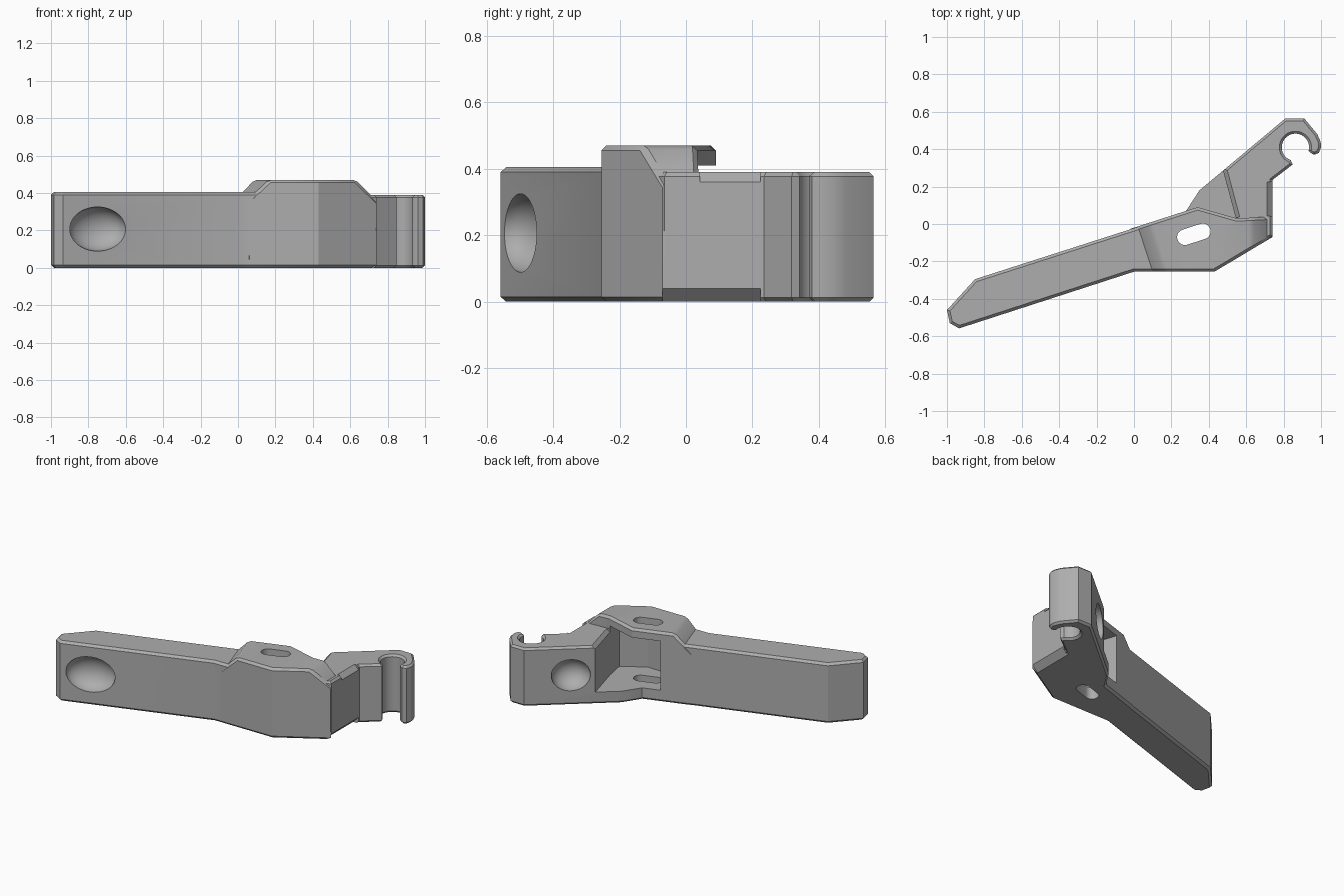
import bpy, bmesh, math
from mathutils import Vector, Matrix

default = bpy.data.objects.get("Cube")
if default:
    bpy.data.objects.remove(default, do_unlink=True)

grey = bpy.data.materials.new("mid_grey")
grey.use_nodes = True
colour = (0.42, 0.42, 0.42, 1)
grey.diffuse_color = colour
grey.node_tree.nodes["Principled BSDF"].inputs["Base Color"].default_value = colour


def finish(bm, name):
    bmesh.ops.recalc_face_normals(bm, faces=bm.faces[:])
    mesh = bpy.data.meshes.new(name)
    bm.to_mesh(mesh)
    bm.free()
    mesh.materials.append(grey)
    ob = bpy.data.objects.new(name, mesh)
    bpy.context.collection.objects.link(ob)
    return ob


def prism(name, outline, low, high, chamfer=0, planes=()):
    """Extruded outline, trimmed by planes, with chamfered rims."""
    bm = bmesh.new()
    base = bm.faces.new([bm.verts.new((x, y, low)) for x, y in outline])
    top = bmesh.ops.extrude_face_region(bm, geom=[base])["geom"]
    bmesh.ops.translate(bm, vec=(0, 0, high - low),
                        verts=[g for g in top if isinstance(g, bmesh.types.BMVert)])
    bmesh.ops.recalc_face_normals(bm, faces=bm.faces[:])
    for point, normal in planes:
        cut = bmesh.ops.bisect_plane(bm, geom=bm.verts[:] + bm.edges[:] + bm.faces[:],
                                     plane_co=point, plane_no=normal, clear_outer=True)
        rim = [g for g in cut["geom_cut"] if isinstance(g, bmesh.types.BMEdge)]
        bmesh.ops.edgeloop_fill(bm, edges=rim)
    if chamfer:
        bmesh.ops.recalc_face_normals(bm, faces=bm.faces[:])
        rims = [e for e in bm.edges
                if abs(e.verts[0].co.z - e.verts[1].co.z) < 0.9 * e.calc_length()]
        bmesh.ops.bevel(bm, geom=rims, offset=chamfer, segments=1,
                        affect='EDGES', clamp_overlap=False)
    return finish(bm, name)


def edge_bar(name, start, end, half):
    """Diamond bar that chamfers a long straight edge."""
    bm = bmesh.new()
    a, b = Vector(start), Vector(end)
    side = (b - a).cross(Vector((0, 0, 1))).normalized() * half
    up = Vector((0, 0, half))
    rings = [[bm.verts.new(p + o) for o in (side, up, -side, -up)] for p in (a, b)]
    bm.faces.new(rings[0])
    bm.faces.new(rings[1])
    for i in range(4):
        j = (i + 1) % 4
        bm.faces.new((rings[0][i], rings[0][j], rings[1][j], rings[1][i]))
    return finish(bm, name)


def dent(name, centre, angle, size):
    bm = bmesh.new()
    bmesh.ops.create_uvsphere(bm, u_segments=48, v_segments=24, radius=1)
    place = (Matrix.Translation(centre) @ Matrix.Rotation(math.radians(angle), 4, 'Z')
             @ Matrix.Diagonal((*size, 1)))
    bmesh.ops.transform(bm, matrix=place, verts=bm.verts[:])
    return finish(bm, name)


def combine(target, other, operation):
    mod = target.modifiers.new(operation.lower(), 'BOOLEAN')
    mod.operation, mod.object, mod.solver = operation, other, 'EXACT'
    bpy.context.view_layer.objects.active = target
    bpy.ops.object.modifier_apply(modifier=mod.name)
    bpy.data.objects.remove(other, do_unlink=True)


def arc(cx, cy, radius, start, end, steps):
    angles = [math.radians(start + (end - start) * i / steps) for i in range(steps + 1)]
    return [(cx + radius * math.cos(a), cy + radius * math.sin(a)) for a in angles]


# Long handle
lever = prism("lever", [(-1, -.46), (-.985, -.53), (-.935, -.558), (0, -.255),
                        (.2, -.254), (.2, .042), (-.85, -.295)], 0, .405, .015)

# Raised central block with sloping ends
body = prism("body", [(-.02, -.026), (.06, -.255), (.43, -.255), (.74, -.07),
                      (.74, .04), (.55, .03), (.34, .09)], 0, .47, .015,
             [((.02, -.01, .405), (-.95, -.31, 1)), ((.63, 0, .47), (1, 0, 1))])

# Neck ending in an open round claw
claw = [(.2, -.05), (.5, -.2), (.74, -.065), (.74, .235), (.848, .318)]
claw += arc(.863, .41, .073, 250, -15, 24)
claw += [(.945, .38), (.963, .37), (.988, .38), (1, .41), (.998, .44), (.98, .48),
         (.91, .565), (.81, .565), (.35, .18), (.285, .08)]
neck = prism("hook_neck", claw, 0, .39, .013)

combine(lever, body, 'UNION')
combine(lever, neck, 'UNION')

# Pocket open to the rear, between floor and roof
pocket = prism("pocket", [(.24, -.19), (.42, -.195), (.57, -.105), (.545, .03),
                          (.475, .29), (.44, .45), (.1, .25), (.165, .035)], .08, .41)
combine(lever, pocket, 'DIFFERENCE')

# Slanted slot through roof and floor
turn = math.radians(18)
slot = arc(.05, 0, .042, -90, 90, 12) + arc(-.05, 0, .042, 90, 270, 12)
slot = [(.32 + x * math.cos(turn) - y * math.sin(turn),
         -.055 + x * math.sin(turn) + y * math.cos(turn)) for x, y in slot]
combine(lever, prism("slot", slot, -.1, .6), 'DIFFERENCE')

# Finger dents and wide chamfers
cutters = [
    dent("handle_dent", (-.75, -.499, .207), 18, (.157, .1, .118)),
    dent("neck_dent", (.59, .382, .2), 40, (.12, .11, .105)),
    edge_bar("neck_top_chamfer", (.74, .042, .39), (.74, .225, .39), .03),
    edge_bar("neck_base_chamfer", (.74, -.07, 0), (.74, .225, 0), .04),
    edge_bar("pocket_chamfer", (.544, .033, .39), (.47, .31, .39), .022),
]
for cutter in cutters:
    combine(lever, cutter, 'DIFFERENCE')

lever.name = "hooked_lever"
bpy.ops.object.select_all(action='DESELECT')
lever.select_set(True)
bpy.context.view_layer.objects.active = lever
bpy.ops.object.shade_smooth_by_angle(angle=math.radians(25))
